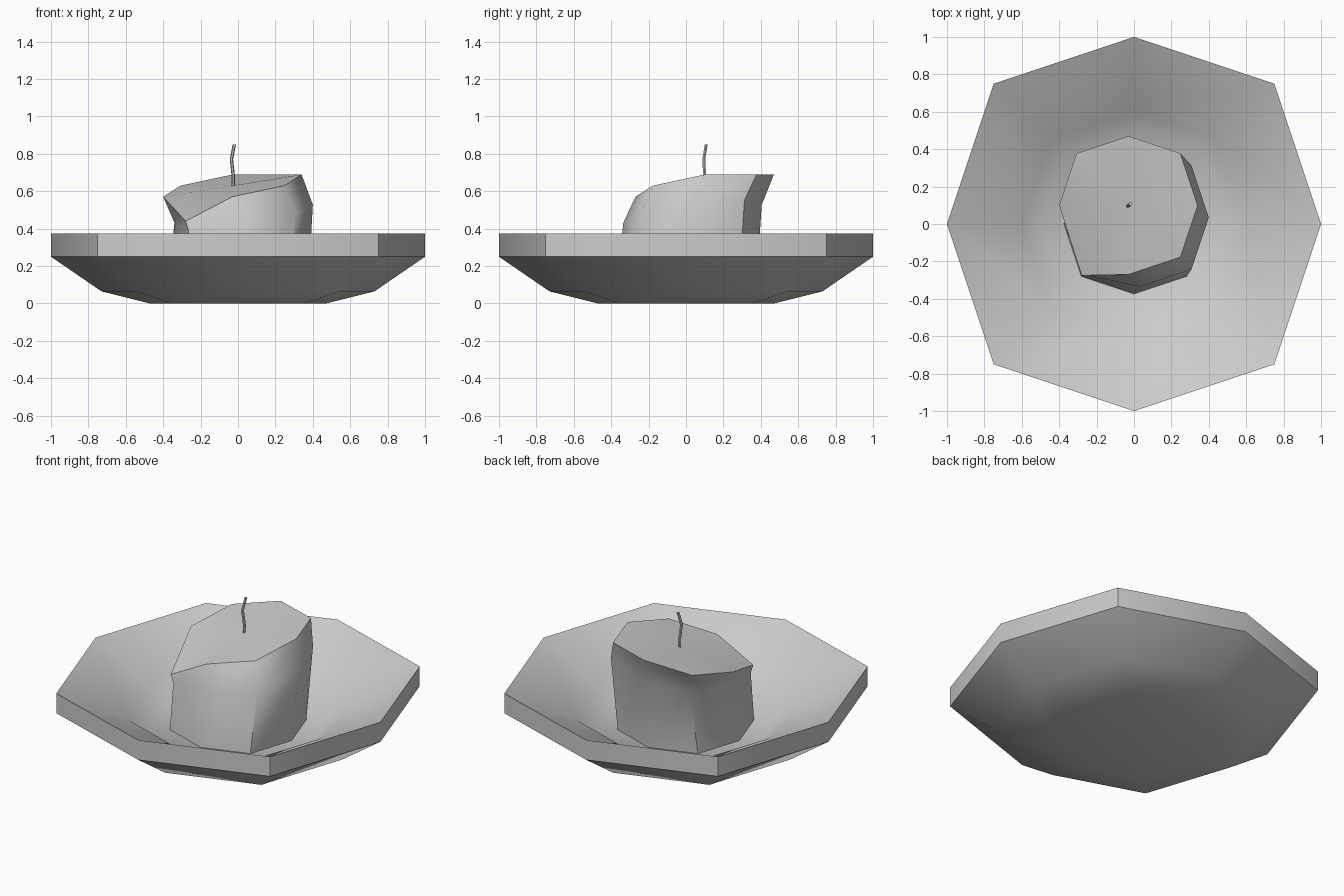
import bpy, bmesh, math
from mathutils import Vector

if "Cube" in bpy.data.objects:
    bpy.data.objects.remove(bpy.data.objects["Cube"])

# Eight directions: cardinals at 1, diagonals at 0.75 per axis
DIRS = [(1, 0), (.75, .75), (0, 1), (-.75, .75), (-1, 0), (-.75, -.75), (0, -1), (.75, -.75)]


def ring(r, z, cx=0, cy=0, tilt=0):
    return [Vector((cx + r * x, cy + r * y, z + tilt * r * (x + y))) for x, y in DIRS]


def loft(name, rings, cap_centre=None, angle=40):
    bm = bmesh.new()
    loops = [[bm.verts.new(p) for p in r] for r in rings]
    n = len(loops[0])
    for a, b in zip(loops, loops[1:]):
        for i in range(n):
            j = (i + 1) % n
            bm.faces.new((a[i], a[j], b[j], b[i]))
    bm.faces.new(loops[0][::-1])
    if cap_centre is None:
        bm.faces.new(loops[-1])
    else:
        c = bm.verts.new(cap_centre)
        for i in range(n):
            bm.faces.new((loops[-1][i], loops[-1][(i + 1) % n], c))
    bmesh.ops.recalc_face_normals(bm, faces=bm.faces)
    me = bpy.data.meshes.new(name)
    bm.to_mesh(me)
    bm.free()
    ob = bpy.data.objects.new(name, me)
    bpy.context.collection.objects.link(ob)
    bpy.ops.object.select_all(action='DESELECT')
    ob.select_set(True)
    bpy.context.view_layer.objects.active = ob
    bpy.ops.object.shade_smooth_by_angle(angle=math.radians(angle))
    return ob


# Shallow octagonal dish: underside, rim, inner slope, floor
dish_profile = [(.47, 0), (.73, .065), (1, .25), (1, .375), (.6, .17), (.5, .09)]
loft("dish", [ring(r, z) for r, z in dish_profile], angle=50)

# Leaning candle with a slanted, partly melted top
base = ring(.375, .08)
middle = ring(.37, .48, .03, .035, .13)
top = ring(.37, .63, -.03, .1, .16)
top[1].z = .69
top[5] = Vector((-.28, -.275, .44))
middle[5] = Vector((-.265, -.27, .39))
loft("candle", [base, middle, top], cap_centre=(-.03, .1, .63), angle=50)

# Bent wick
path = [(-.027, .1, .61), (-.025, .1, .68), (-.035, .095, .77), (-.02, .108, .85)]
wick_rings = [[Vector(p) + Vector((.009 * math.cos(t), .009 * math.sin(t), 0))
               for t in [math.tau * k / 6 for k in range(6)]] for p in path]
loft("wick", wick_rings)
